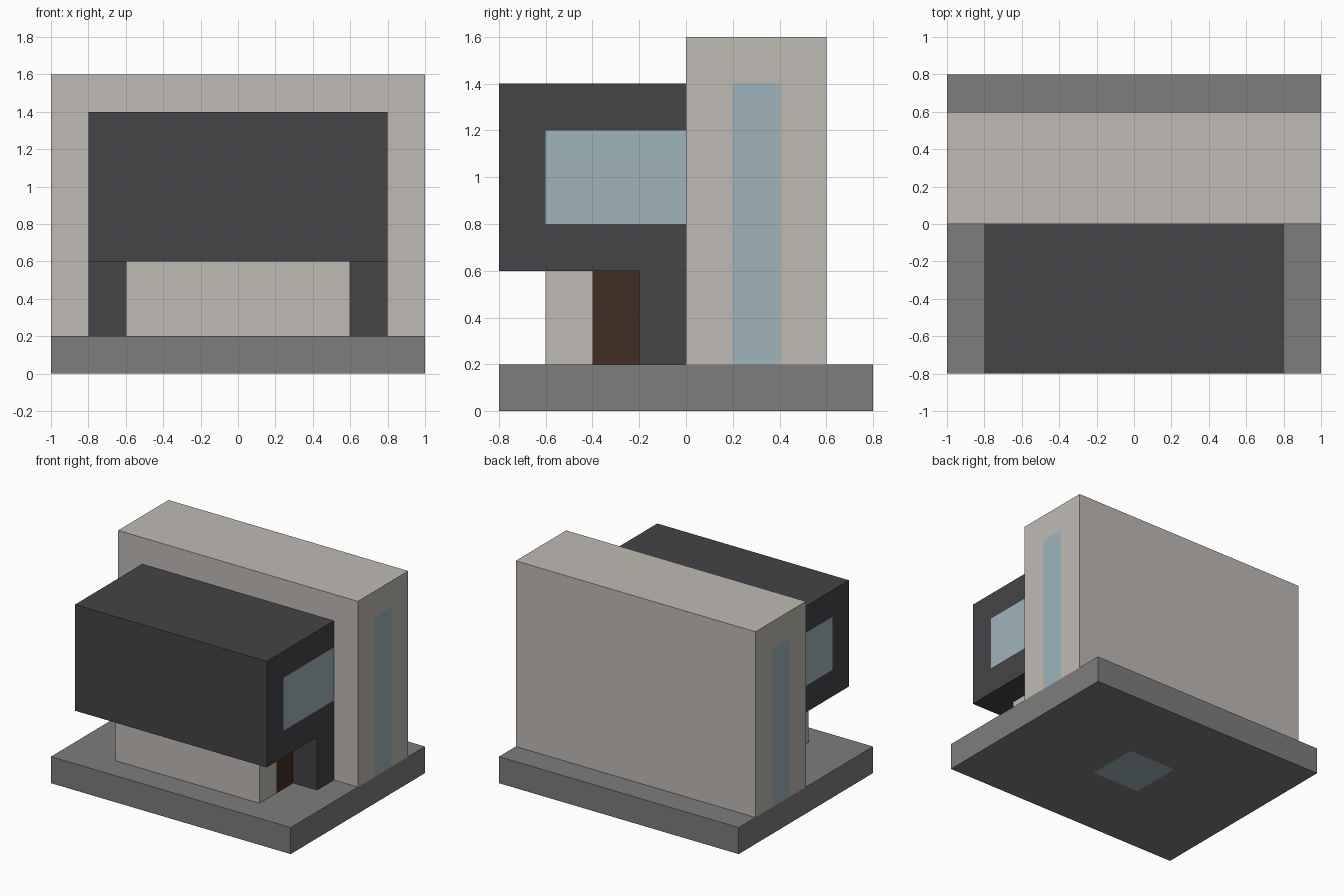
import bpy
import bmesh
from mathutils import Vector

cube = bpy.data.objects.get("Cube")
if cube:
    bpy.data.objects.remove(cube, do_unlink=True)


def material(name, rgb):
    mat = bpy.data.materials.new(name)
    mat.use_nodes = True
    mat.diffuse_color = (*rgb, 1)
    mat.node_tree.nodes["Principled BSDF"].inputs["Base Color"].default_value = (*rgb, 1)
    return mat


stone = material("warm_stone", (0.52, 0.49, 0.46))
concrete = material("grey_concrete", (0.205, 0.205, 0.205))
cladding = material("charcoal_cladding", (0.058, 0.056, 0.063))
glass = material("pale_blue_glass", (0.347, 0.456, 0.497))
wood = material("brown_door", (0.054, 0.026, 0.017))


def block(name, half_width, y, z, mat, panel_mat=None, panel=None, normal=None):
    """Box centred on x; panel = {axis: (low, high)} is cut flush into faces along normal."""
    bm = bmesh.new()
    bmesh.ops.create_cube(bm, size=1)
    for v in bm.verts:
        v.co = Vector((v.co.x * 2 * half_width,
                       y[0] + (v.co.y + 0.5) * (y[1] - y[0]),
                       z[0] + (v.co.z + 0.5) * (z[1] - z[0])))
    if panel:
        # Cut the outline of the panel, then colour the faces inside it
        for axis, limits in panel.items():
            for limit in limits:
                direction = Vector((0, 0, 0))
                direction[axis] = 1
                bmesh.ops.bisect_plane(bm, geom=bm.verts[:] + bm.edges[:] + bm.faces[:],
                                       plane_co=direction * limit, plane_no=direction)
        bm.normal_update()
        for f in bm.faces:
            centre = f.calc_center_median()
            inside = all(lo < centre[a] < hi for a, (lo, hi) in panel.items())
            if inside and normal(f.normal):
                f.material_index = 1
    mesh = bpy.data.meshes.new(name)
    bm.to_mesh(mesh)
    bm.free()
    mesh.materials.append(mat)
    if panel_mat:
        mesh.materials.append(panel_mat)
    obj = bpy.data.objects.new(name, mesh)
    bpy.context.collection.objects.link(obj)
    return obj


def sides(n):
    return abs(n.x) > 0.9


def underside(n):
    return n.z < -0.9


# Ground slab with a glass square underneath
block("ground_slab", 1.0, (-0.8, 0.8), (0, 0.2), concrete,
      glass, {0: (-0.2, 0.2), 1: (-0.2, 0.2)}, underside)

# Tall rear wing with a narrow window strip at each end
block("rear_wing", 1.0, (0, 0.6), (0.2, 1.6), stone,
      glass, {1: (0.2, 0.4), 2: (0.2, 1.4)}, sides)

# Overhanging upper floor with side windows
block("upper_floor", 0.8, (-0.8, 0), (0.6, 1.4), cladding,
      glass, {1: (-0.6, 0), 2: (0.8, 1.2)}, sides)

# Dark support wall under the upper floor
block("support_wall", 0.8, (-0.2, 0), (0.2, 0.6), cladding)

# Recessed ground floor with side doors
block("ground_floor", 0.6, (-0.6, -0.2), (0.2, 0.6), stone,
      wood, {1: (-0.4, -0.2), 2: (0.2, 0.6)}, sides)
